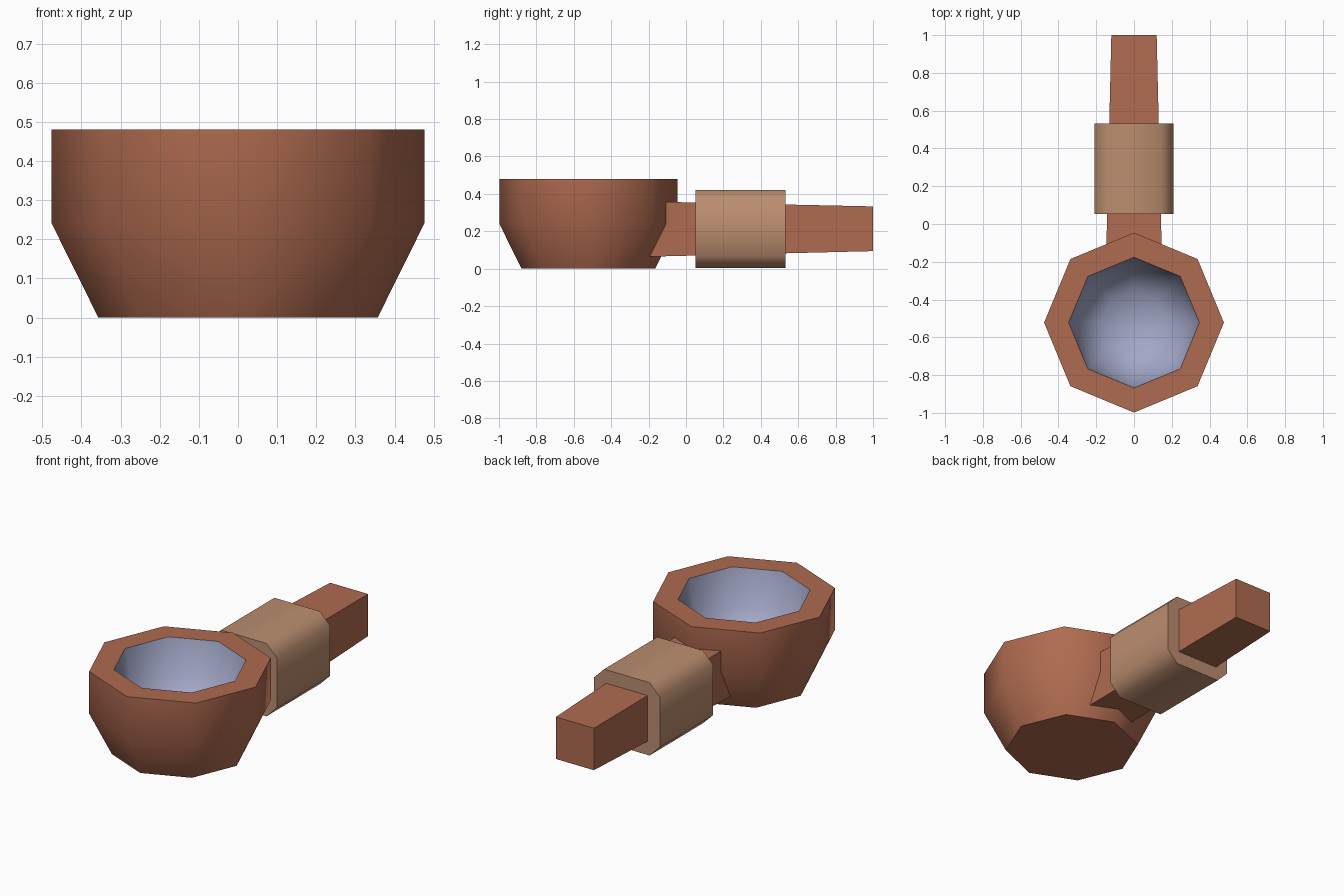
import bpy
import bmesh
import math

cube = bpy.data.objects.get("Cube")
if cube:
    bpy.data.objects.remove(cube, do_unlink=True)


def material(name, rgb):
    m = bpy.data.materials.new(name)
    m.use_nodes = True
    m.diffuse_color = (*rgb, 1)
    m.node_tree.nodes["Principled BSDF"].inputs["Base Color"].default_value = (*rgb, 1)
    return m


brown = material("red brown wood", (0.43, 0.147, 0.08))
tan = material("tan wrap", (0.50, 0.27, 0.16))
blue = material("grey blue lining", (0.36, 0.385, 0.57))


def loft(name, rings, materials, lining_from=None):
    """Skin a list of equal rings, cap both ends, shade with sharp edges."""
    bm = bmesh.new()
    loops = [[bm.verts.new(p) for p in ring] for ring in rings]
    n = len(loops[0])
    faces = [bm.faces.new(loops[0]), bm.faces.new(loops[-1])]
    if lining_from is not None:
        faces[1].material_index = 1
    for i, (a, b) in enumerate(zip(loops, loops[1:])):
        for j in range(n):
            k = (j + 1) % n
            f = bm.faces.new((a[j], a[k], b[k], b[j]))
            if lining_from is not None and i >= lining_from:
                f.material_index = 1
    bmesh.ops.recalc_face_normals(bm, faces=bm.faces[:])
    mesh = bpy.data.meshes.new(name)
    bm.to_mesh(mesh)
    bm.free()
    obj = bpy.data.objects.new(name, mesh)
    bpy.context.collection.objects.link(obj)
    for m in materials:
        mesh.materials.append(m)
    bpy.ops.object.select_all(action="DESELECT")
    obj.select_set(True)
    bpy.context.view_layer.objects.active = obj
    bpy.ops.object.shade_smooth_by_angle(angle=math.radians(55))
    return obj


# Bowl: eight-sided profile, outside up to the rim, then down the lining
BOWL_Y = -0.522
profile = [(0.357, 0), (0.476, 0.24), (0.476, 0.48),
           (0.346, 0.48), (0.30, 0.28), (0.17, 0.16)]
bowl_rings = [[(r * math.cos(i * math.pi / 4), BOWL_Y + r * math.sin(i * math.pi / 4), z)
               for i in range(8)] for r, z in profile]
loft("bowl", bowl_rings, [brown, blue], lining_from=3)


# Handle: tapered bar whose slanted front end sits inside the bowl wall
def bar_end(y_low, y_high, w, low, high):
    return [(-w, y_low, low), (w, y_low, low), (w, y_high, high), (-w, y_high, high)]


loft("handle", [bar_end(-0.21, -0.15, 0.147, 0.064, 0.358),
                bar_end(1, 1, 0.12, 0.094, 0.333)], [brown])


# Grip: wrapped sleeve with chamfered long edges
def sleeve_ring(y, w=0.208, low=0.005, high=0.42, c=0.065):
    half = [(w - c, low), (w, low + c), (w, high - c), (w - c, high)]
    return [(x, y, z) for x, z in half] + [(-x, y, z) for x, z in reversed(half)]


loft("grip", [sleeve_ring(0.052), sleeve_ring(0.532)], [tan])
